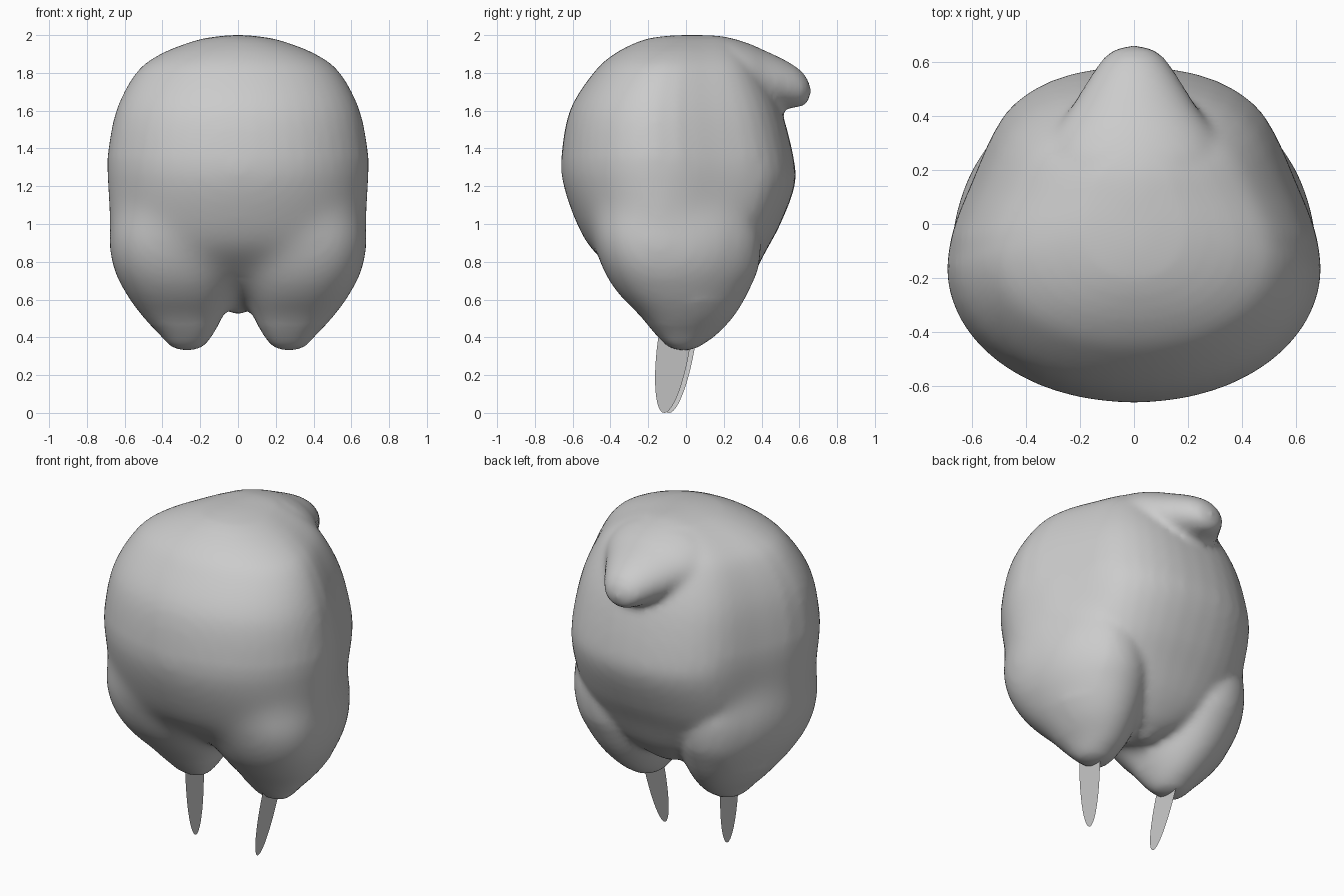
import bpy, bmesh, math

if "Cube" in bpy.data.objects:
    bpy.data.objects.remove(bpy.data.objects["Cube"])

N = 48


def spline(rows, steps=5):
    """Catmull-Rom interpolation through section rows."""
    out = []
    for i in range(len(rows) - 1):
        p0, p1 = rows[max(i - 1, 0)], rows[i]
        p2, p3 = rows[i + 1], rows[min(i + 2, len(rows) - 1)]
        for k in range(steps):
            t = k / steps
            out.append([0.5 * (2 * b + (c - a) * t + (2 * a - 5 * b + 4 * c - d) * t * t
                               + (3 * b - a - 3 * c + d) * t ** 3)
                        for a, b, c, d in zip(p0, p1, p2, p3)])
    out.append(list(rows[-1]))
    return out


def power(v, e):
    return math.copysign(abs(v) ** (2 / e), v)


def loft(bm, rows, place, mid=0.5, front=2.0, back=2.0, taper=0.0):
    """Closed loft; each row is (station, u0, u1, v0, v1)."""
    rings = []
    for s, u0, u1, v0, v1 in spline(rows):
        cu, ru, cv = (u0 + u1) / 2, (u1 - u0) / 2, v0 + (v1 - v0) * mid
        ring = []
        for i in range(N):
            a = 2 * math.pi * i / N
            behind = i < N // 2
            e = back if behind else front
            depth = v1 - cv if behind else cv - v0
            t = power(math.sin(a), e)
            narrow = 1 - taper * math.sin(math.pi * t) ** 2 if behind else 1
            ring.append(bm.verts.new(place(s, cu + ru * power(math.cos(a), e) * narrow,
                                           cv + depth * t)))
        rings.append(ring)
    for a, b in zip(rings, rings[1:]):
        for i in range(N):
            j = (i + 1) % N
            bm.faces.new((a[i], a[j], b[j], b[i]))
    bm.faces.new(rings[0])
    bm.faces.new(rings[-1])


def add_object(name, bm):
    bmesh.ops.recalc_face_normals(bm, faces=bm.faces)
    me = bpy.data.meshes.new(name)
    bm.to_mesh(me)
    bm.free()
    ob = bpy.data.objects.new(name, me)
    bpy.context.collection.objects.link(ob)
    return ob


# Main egg-shaped mass: z, half width, front y, back y
body = [(0.525, .02, .07, .14), (0.55, .08, .0, .19), (0.60, .22, -.09, .26),
        (0.70, .45, -.29, .34), (0.85, .635, -.49, .42), (1.00, .68, -.58, .50),
        (1.20, .692, -.65, .575), (1.35, .692, -.66, .57), (1.60, .645, -.615, .505),
        (1.80, .54, -.49, .41), (1.90, .41, -.38, .34), (1.97, .23, -.24, .26),
        (1.993, .11, -.13, .2), (2.0, .03, -.03, .1)]
# Lower side lobes: z, inner x, outer x, front y, back y
lobe = [(0.332, .235, .305, -.045, .03), (0.355, .18, .36, -.10, .08), (0.42, .13, .42, -.165, .17),
        (0.52, .075, .515, -.25, .26), (0.65, .02, .61, -.38, .335), (0.80, .0, .675, -.46, .39),
        (1.00, .05, .675, -.49, .38), (1.20, .2, .56, -.36, .25)]
# Overhanging knob at the upper back: y, half width, bottom z, top z
knob = [(0.0, .34, 1.5, 1.97), (0.2, .35, 1.55, 1.988), (0.32, .31, 1.58, 1.96),
        (0.42, .24, 1.60, 1.917), (0.52, .178, 1.61, 1.87), (0.60, .125, 1.62, 1.82),
        (0.642, .08, 1.64, 1.77), (0.66, .025, 1.69, 1.725)]

bm = bmesh.new()
loft(bm, [(z, -w, w, f, b) for z, w, f, b in body], lambda s, u, v: (u, v, s),
     0.41, 2.05, 2.3, 0.085)
for side in (1, -1):
    loft(bm, lobe, lambda s, u, v: (side * u, v, s), 0.38, 2.35)
loft(bm, [(y, -w, w, a, b) for y, w, a, b in knob], lambda s, u, v: (u, s, v))
head = add_object("head", bm)

# Fuse the volumes and soften the joins
mod = head.modifiers.new("fuse", 'REMESH')
mod.mode = 'VOXEL'
mod.voxel_size = 0.022
soft = head.modifiers.new("soften", 'SMOOTH')
soft.factor = 0.5
soft.iterations = 6
fused = bpy.data.meshes.new_from_object(
    head.evaluated_get(bpy.context.evaluated_depsgraph_get()))
head.modifiers.clear()
head.data = fused

# Blend the lobes into the front and sides with a fading edge, keeping the rear creases
bm = bmesh.new()
bm.from_mesh(fused)
for i in range(50):
    k = (i % 10) / 10
    front = [v for v in bm.verts if .47 + .2 * k < v.co.z < 1.35 - .3 * k and
             (v.co.y < .05 - .15 * k or (abs(v.co.x) > .48 + .1 * k and v.co.z > .6))]
    bmesh.ops.smooth_vert(bm, verts=front, factor=0.5,
                          use_axis_x=True, use_axis_y=True, use_axis_z=True)
for f in bm.faces:
    f.smooth = True
bm.to_mesh(fused)
bm.free()

# Paper-thin elliptical tusks, leaning inward and forward
for side, y, name in ((1, -.06, "right_tusk"), (-1, -.035, "left_tusk")):
    bm = bmesh.new()
    verts = []
    for i in range(N):
        a = 2 * math.pi * i / N
        t = math.sin(a)
        verts.append(bm.verts.new((side * (.265 + .05 * t),
                                   y + .055 * t + .088 * math.cos(a), .39 + .39 * t)))
    bm.faces.new(verts)
    add_object(name, bm)
